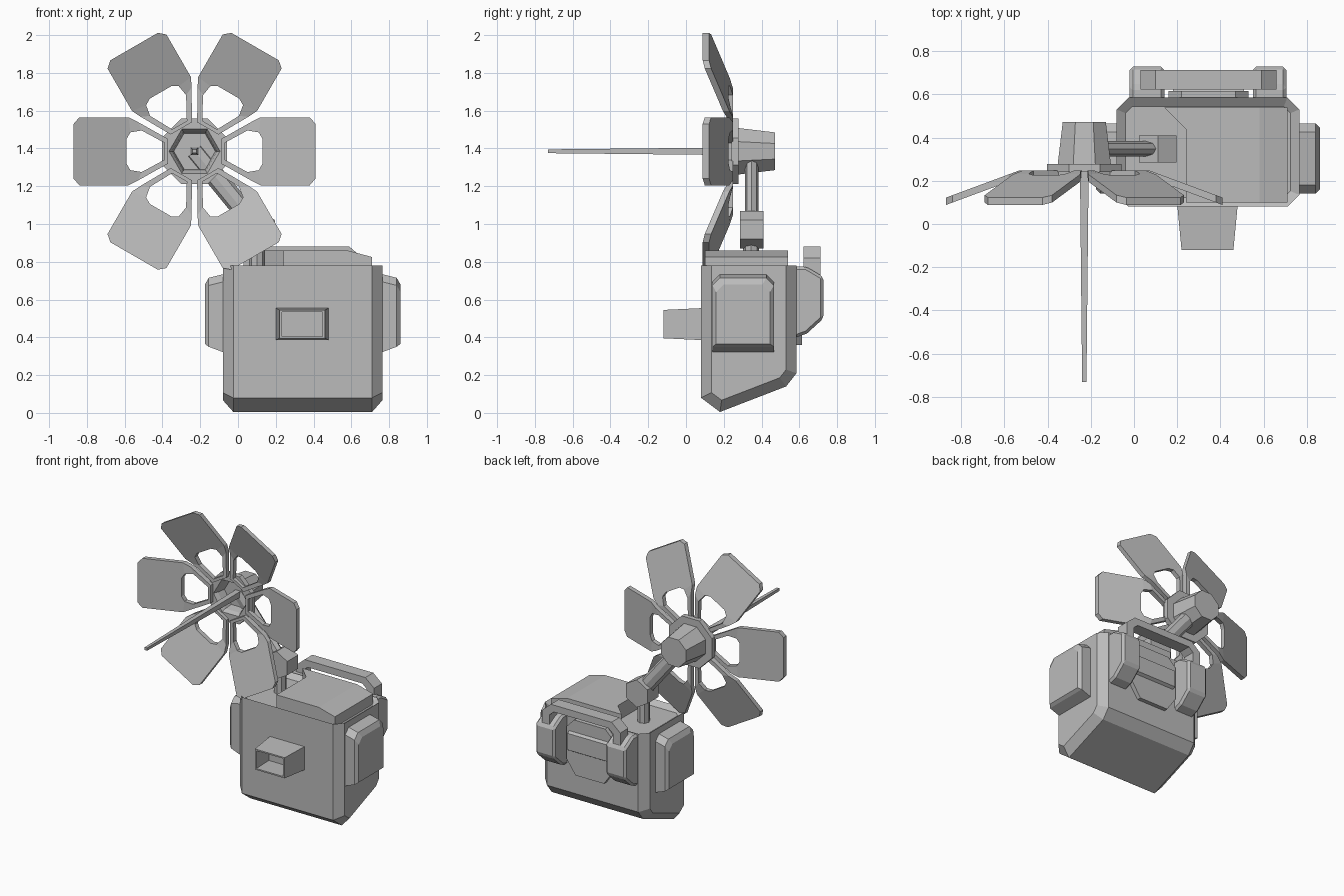
import bpy, bmesh, math
from mathutils import Vector, Matrix

if "Cube" in bpy.data.objects:
    bpy.data.objects.remove(bpy.data.objects["Cube"])

GREY = bpy.data.materials.new("plain grey")
GREY.diffuse_color = (0.5, 0.5, 0.5, 1)
GREY.use_nodes = True
GREY.node_tree.nodes["Principled BSDF"].inputs["Base Color"].default_value = GREY.diffuse_color


def finish(bm, name):
    bmesh.ops.recalc_face_normals(bm, faces=bm.faces)
    me = bpy.data.meshes.new(name)
    bm.to_mesh(me)
    bm.free()
    me.materials.append(GREY)
    ob = bpy.data.objects.new(name, me)
    bpy.context.collection.objects.link(ob)
    return ob


def loft_bm(rings):
    """Skin a list of equal-length rings and cap both ends."""
    bm = bmesh.new()
    vs = [[bm.verts.new(p) for p in r] for r in rings]
    n = len(rings[0])
    for a, b in zip(vs, vs[1:]):
        for i in range(n):
            j = (i + 1) % n
            bm.faces.new((a[i], a[j], b[j], b[i]))
    bm.faces.new(vs[0])
    bm.faces.new(vs[-1])
    bmesh.ops.recalc_face_normals(bm, faces=bm.faces)
    return bm


def loft(name, rings):
    return finish(loft_bm(rings), name)


def place(pts, axis, t):
    """Put 2D points on the plane at t along the axis."""
    return [{'x': (t, p, q), 'y': (p, t, q), 'z': (p, q, t)}[axis] for p, q in pts]


def prism(name, pts, axis, a, b, bevel=0):
    ob = loft(name, [place(pts, axis, a), place(pts, axis, b)])
    if bevel:
        m = ob.modifiers.new("bevel", 'BEVEL')
        m.width, m.segments = bevel, 1
    return ob


def circle(cx, cz, r, n, rot=0.0):
    return [(cx + r * math.cos(math.tau * i / n + rot),
             cz + r * math.sin(math.tau * i / n + rot)) for i in range(n)]


def rect(x0, x1, z0, z1):
    return [(x0, z0), (x1, z0), (x1, z1), (x0, z1)]


# Body: side profile, chamfered ends, sunken top
body = [(.08, .78), (.08, .08), (.18, .005), (.53, .14), (.585, .21), (.585, .78)]
bm = loft_bm([place(body, 'x', -.08), place(body, 'x', .765)])
ends = [e for e in bm.edges
        if abs(e.verts[0].co.x - e.verts[1].co.x) < 1e-4
        and not all(v.co.z > .77 for v in e.verts)]
bmesh.ops.bevel(bm, geom=ends, offset=.055, segments=1, affect='EDGES')
top = [f for f in bm.faces if f.calc_center_median().z > .775]
bmesh.ops.inset_region(bm, faces=top, thickness=.045, depth=0)
for v in {v for f in top for v in f.verts}:
    v.co.z = .75
finish(bm, "body")

# Lid with a sloping right side and a cut corner around the arm
prism("lid", [(.24, .75), (.24, .86), (.58, .86), (.71, .825), (.71, .75)], 'y', .1, .54)
prism("lid_corner", [(.24, .44), (.24, .54), (.14, .54)], 'z', .75, .86)

# Side pods
for side, x0 in (("left", -.075), ("right", .76)):
    s = 1 if side == "right" else -1

    def pod(dx, y0, y1, z0, z1, c=.04):
        return place([(y0, z0), (y1, z0), (y1, z1 - c), (y1 - c, z1),
                      (y0 + c, z1), (y0, z1 - c)], 'x', x0 + s * dx)
    loft(side + "_pod", [pod(0, .14, .465, .32, .735), pod(.08, .14, .465, .35, .715),
                         pod(.1, .16, .445, .365, .68)])

# Hollow front nozzle
loft("nozzle", [place(rect(.2, .48, .385, .555), 'y', .09),
                place(rect(.22, .46, .395, .545), 'y', -.12),
                place(rect(.232, .448, .405, .535), 'y', -.12),
                place(rect(.22, .46, .4, .54), 'y', .04)])

# Rear lugs, carrying handle and back panel
lug = [(.57, .775), (.635, .775), (.728, .72), (.728, .5), (.64, .42), (.57, .395)]
for name, a, b in (("left_lug", -.02, .14), ("right_lug", .55, .705)):
    prism(name, lug, 'x', a, b, .015)
prism("handle", [(.03, .72), (.03, .82), (.1, .88), (.59, .88), (.66, .82), (.66, .72),
                 (.6, .72), (.6, .8), (.565, .83), (.125, .83), (.09, .8), (.09, .72)],
      'y', .622, .713)
prism("back_panel", [(.16, .46), (.23, .36), (.46, .36), (.53, .46), (.53, .7),
                     (.47, .76), (.22, .76), (.16, .7)], 'y', .57, .615)
prism("back_panel_ridge", [(.57, .7), (.635, .66), (.635, .54), (.57, .5)], 'x', .18, .51)

# Arm: post, elbow and upper arm
prism("arm_post", circle(.1, .345, .042, 8), 'z', .74, .92)
prism("elbow", circle(.11, .97, .1, 6, math.pi / 6), 'y', .285, .41)
start, end = Vector((.11, .348, .97)), Vector((-.23, .348, 1.385))
d = (end - start).normalized()
side = d.cross(Vector((0, 1, 0)))
loft("upper_arm", [[c + side * p + Vector((0, q * .65, 0)) for p, q in circle(0, 0, .054, 8)]
                   for c in (start, end)])

# Hub: tapered motor housing, flange and hexagonal recess
HX, HZ = -.23, 1.385
R8 = math.pi / 8
hub = loft("hub", [place(circle(HX, HZ, r, 8, R8), 'y', y) for r, y in
                   ((.108, .472), (.133, .278), (.187, .278), (.187, .24))])
cutter = loft("recess_cutter", [place(circle(HX, HZ, r, 6), 'y', y) for r, y in
                                ((.145, .22), (.12, .27), (.11, .33))])
cutter.hide_render = True
cutter.hide_set(True)
cut = hub.modifiers.new("recess", 'BOOLEAN')
cut.operation, cut.object, cut.solver = 'DIFFERENCE', cutter, 'EXACT'

# Long spike
loft("spike", [place(rect(HX - r, HX + r, HZ - r, HZ + r), 'y', y)
               for r, y in ((.021, .335), (.01, -.73))])

# Fan blades: pierced petals bent forward toward the tip
outer = [(.14, .065), (.3, .155), (.35, .18), (.61, .18), (.64, .145)]
hole = [(.16, .045), (.28, .11), (.34, .1), (.36, .065)]
quads = [(0, 1, 6, 5), (1, 2, 7, 6), (2, 3, 8, 7), (3, 4, 8)]


def blade_y(u):
    return .248 if u < .3 else .248 - (u - .3) * .37


for k in range(6):
    bm = bmesh.new()
    up, dn = ([bm.verts.new((u, blade_y(u), s * v)) for u, v in outer + hole] for s in (1, -1))
    for q in quads:
        bm.faces.new([up[i] for i in q])
        bm.faces.new([dn[i] for i in reversed(q)])
    bm.faces.new((up[4], dn[4], dn[8], up[8]))
    bm.faces.new((up[0], up[5], dn[5], dn[0]))
    ext = bmesh.ops.extrude_face_region(bm, geom=bm.faces[:], use_keep_orig=True)
    front = [g for g in ext["geom"] if isinstance(g, bmesh.types.BMVert)]
    bmesh.ops.translate(bm, verts=front, vec=(0, -.034, 0))
    bmesh.ops.transform(bm, verts=bm.verts, matrix=Matrix.Translation((HX, 0, HZ))
                        @ Matrix.Rotation(k * math.pi / 3, 4, 'Y'))
    finish(bm, f"blade_{k + 1}")
